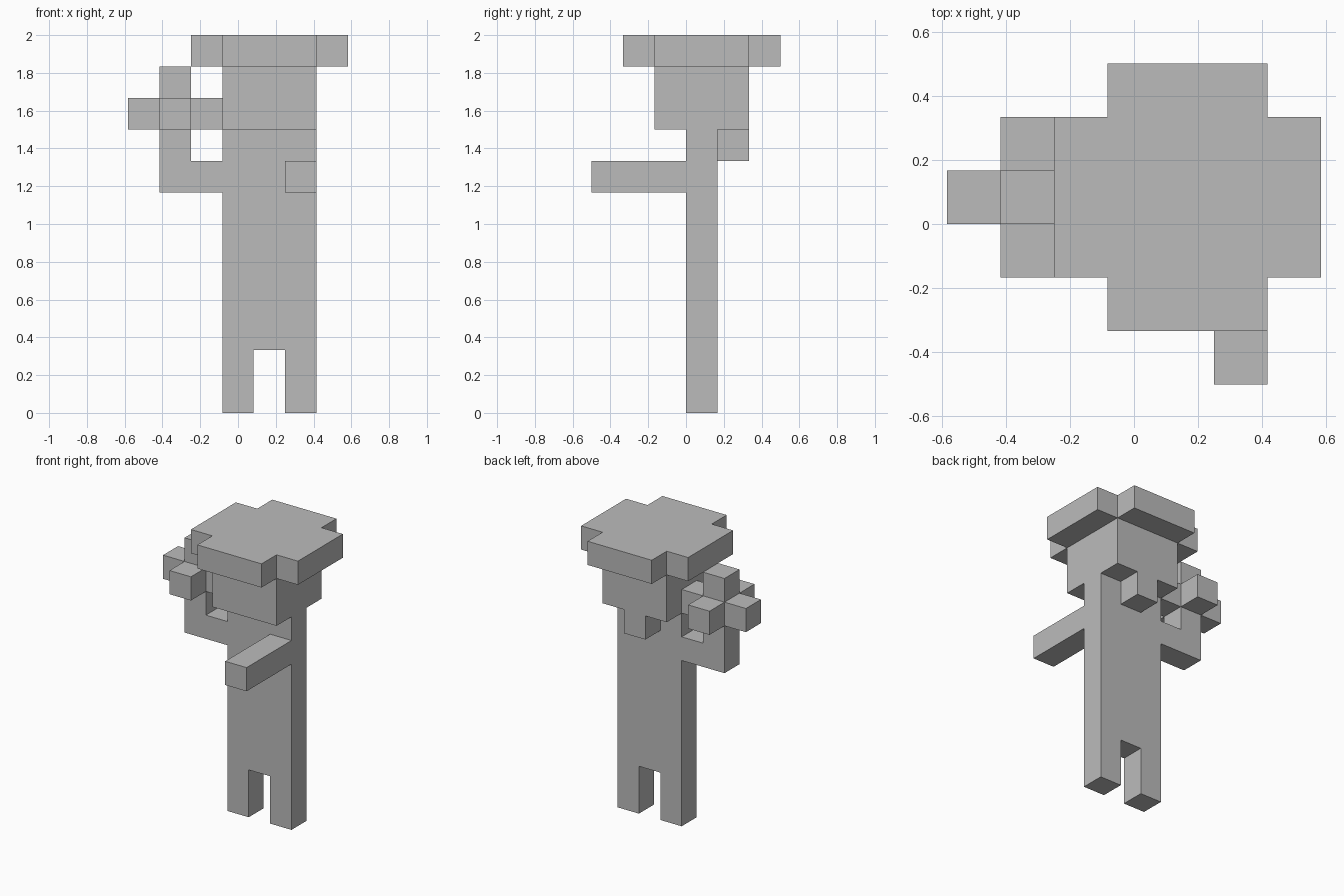
import bpy
import bmesh
from itertools import product
from mathutils import Vector

cube = bpy.data.objects.get("Cube")
if cube:
    bpy.data.objects.remove(cube, do_unlink=True)

UNIT = 1 / 6                       # edge of one block
ORIGIN = Vector((3.5, 3, 0))       # grid point that sits at the world centre

grey = bpy.data.materials.new("plain grey")
grey.use_nodes = True
grey.diffuse_color = (0.5, 0.5, 0.5, 1)
grey.node_tree.nodes["Principled BSDF"].inputs["Base Color"].default_value = grey.diffuse_color


def box(x, y, z):
    """All blocks inside the given (start, end) ranges."""
    return set(product(range(*x), range(*y), range(*z)))


# Body parts, measured in blocks
parts = {
    "right_leg": box((3, 4), (3, 4), (0, 2)),
    "left_leg": box((5, 6), (3, 4), (0, 2)),
    "torso": box((3, 6), (3, 4), (2, 9)),
    "hair_tail": box((4, 5), (4, 5), (8, 9)),
    "head": box((3, 6), (2, 5), (9, 11)),
    "hat": box((3, 6), (1, 6), (11, 12)) | box((2, 7), (2, 5), (11, 12)),
    "left_arm": box((5, 6), (0, 3), (7, 8)),
    "right_arm": box((1, 3), (3, 4), (7, 8)),
    # Held bunch: upright, crossed by a bar along each horizontal axis
    "held_bunch": box((1, 2), (3, 4), (8, 11))
    | box((0, 3), (3, 4), (9, 10))
    | box((1, 2), (2, 5), (9, 10)),
}
solid = set().union(*parts.values())


def build(name, blocks):
    """Skin the exposed sides of the blocks and merge flat areas."""
    bm = bmesh.new()
    for block in blocks:
        for axis, side in product(range(3), (-1, 1)):
            normal = Vector((0, 0, 0))
            normal[axis] = side
            if tuple(int(c) for c in Vector(block) + normal) in solid:
                continue
            u, v = Vector((0, 0, 0)), Vector((0, 0, 0))
            u[(axis + 1) % 3] = 0.5
            v[(axis + 2) % 3] = 0.5 * side
            centre = Vector(block) + Vector((0.5, 0.5, 0.5)) + normal / 2 - ORIGIN
            corners = (centre - u - v, centre + u - v, centre + u + v, centre - u + v)
            bm.faces.new([bm.verts.new(c * UNIT) for c in corners])
    bmesh.ops.remove_doubles(bm, verts=bm.verts, dist=0.001)
    bmesh.ops.dissolve_limit(bm, angle_limit=0.02, verts=bm.verts, edges=bm.edges)
    mesh = bpy.data.meshes.new(name)
    bm.to_mesh(mesh)
    bm.free()
    mesh.materials.append(grey)
    bpy.context.collection.objects.link(bpy.data.objects.new(name, mesh))


for part_name, part_blocks in parts.items():
    build(part_name, part_blocks)
